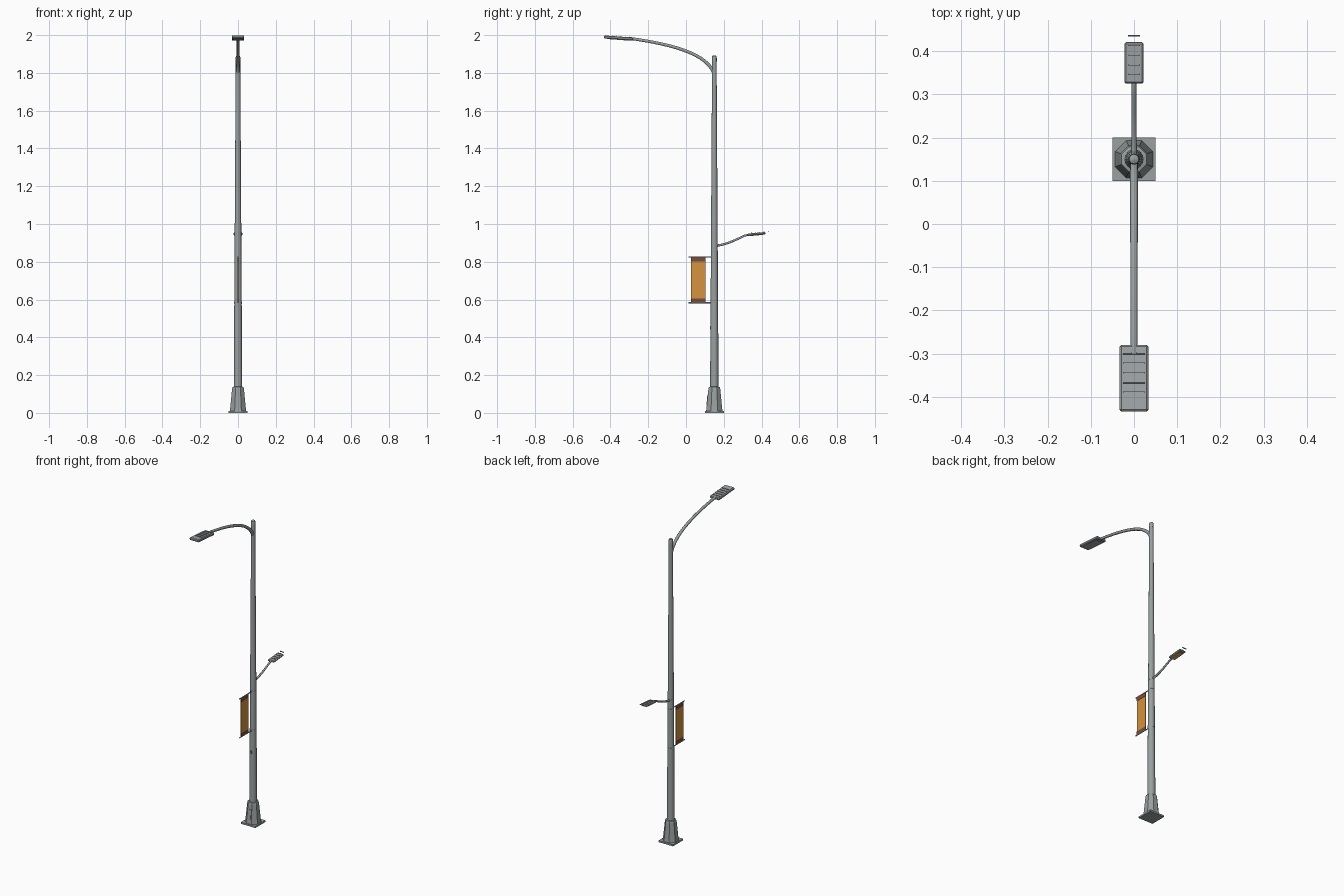
import bpy, bmesh, math
from mathutils import Matrix, Vector

if "Cube" in bpy.data.objects:
    bpy.data.objects.remove(bpy.data.objects["Cube"])

PY = 0.15  # pole position on y


def mat(name, c):
    m = bpy.data.materials.new(name)
    m.diffuse_color = (*c, 1)
    m.use_nodes = True
    m.node_tree.nodes["Principled BSDF"].inputs["Base Color"].default_value = m.diffuse_color
    return m


GREY = mat("steel_grey", (0.32, 0.35, 0.355))
LIGHT = mat("lamp_grey", (0.36, 0.385, 0.395))
ORANGE = mat("banner_orange", (0.66, 0.29, 0.05))
BROWN = mat("banner_brown", (0.19, 0.075, 0.055))
AMBER = mat("amber_lens", (0.66, 0.36, 0.12))


def finish(name, bm, m, smooth=False):
    bmesh.ops.recalc_face_normals(bm, faces=bm.faces)
    me = bpy.data.meshes.new(name)
    bm.to_mesh(me)
    bm.free()
    me.materials.append(m)
    ob = bpy.data.objects.new(name, me)
    bpy.context.collection.objects.link(ob)
    if smooth:
        bpy.ops.object.select_all(action='DESELECT')
        ob.select_set(True)
        bpy.context.view_layer.objects.active = ob
        bpy.ops.object.shade_smooth_by_angle(angle=math.radians(40))
    return ob


def box(name, size, loc, m, frame=Matrix(), bevel=0):
    bm = bmesh.new()
    bmesh.ops.create_cube(bm, size=1)
    for v in bm.verts:
        v.co = Vector(c * s for c, s in zip(v.co, size)) + Vector(loc)
    if bevel:
        bmesh.ops.bevel(bm, geom=bm.edges[:], offset=bevel, segments=1, affect='EDGES')
    bm.transform(frame)
    return finish(name, bm, m)


def skin(name, rings, m, smooth):
    """Closed tube through rings of points."""
    bm = bmesh.new()
    rings = [[bm.verts.new(p) for p in ring] for ring in rings]
    n = len(rings[0])
    for a, b in zip(rings, rings[1:]):
        for i in range(n):
            j = (i + 1) % n
            bm.faces.new((a[i], a[j], b[j], b[i]))
    bm.faces.new(rings[0])
    bm.faces.new(rings[-1])
    return finish(name, bm, m, smooth)


def lathe(name, profile, sides, m, smooth=False, turn=0):
    """Stacked rings (radius, z) around the pole axis."""
    ang = [turn + i * math.tau / sides for i in range(sides)]
    return skin(name, [[(r * math.cos(a), PY + r * math.sin(a), z) for a in ang]
                       for r, z in profile], m, smooth)


def arm(name, pts, r0, r1, m, sides=10):
    """Tapered tube along (y, z) points in the x = 0 plane."""
    P = [Vector((0, y, z)) for y, z in pts]
    X = Vector((1, 0, 0))
    rings = []
    for k, p in enumerate(P):
        n = (P[min(k + 1, len(P) - 1)] - P[max(k - 1, 0)]).normalized().cross(X)
        r = r0 + (r1 - r0) * k / (len(P) - 1)
        rings.append([p + X * r * math.cos(i * math.tau / sides) + n * r * math.sin(i * math.tau / sides)
                      for i in range(sides)])
    return skin(name, rings, m, True)


def bezier(a, b, c, d, n=14):
    out = []
    for i in range(n + 1):
        t = i / n
        w = ((1 - t) ** 3, 3 * t * (1 - t) ** 2, 3 * t * t * (1 - t), t ** 3)
        out.append(tuple(sum(k * p[q] for k, p in zip(w, (a, b, c, d))) for q in (0, 1)))
    return out


def lamp(name, y, z, side, tilt, length, width, thick, ribs, rib_w, lens, lens_size):
    """Flat lamp head reaching from (y, z) outwards, with cooling ribs and a lens."""
    f = Matrix.Translation((0, y, z)) @ Matrix.Rotation(side * tilt, 4, 'X')
    box(name + "_head", (width, length, thick), (0, side * length / 2, 0), LIGHT, f, 0.004)
    box(name + "_lens", (width * lens_size, length * lens_size, 0.003),
        (0, side * length * 0.5, -thick / 2 - 0.0005), lens, f)
    for i, d in enumerate(ribs):
        box(f"{name}_rib_{i}", (rib_w, 0.003, 0.005), (0, side * d, thick / 2 + 0.001), LIGHT, f)


# base plate, flared octagonal base, access door
box("base_plate", (0.10, 0.10, 0.01), (0, PY, 0.005), GREY)
lathe("flared_base", [(0.047, 0.01), (0.044, 0.03), (0.034, 0.127), (0.031, 0.137), (0.022, 0.139)],
      8, GREY, turn=math.pi / 8)
door = Matrix.Translation((0, PY - 0.0375, 0.068)) @ Matrix.Rotation(-0.095, 4, 'X')
box("access_door", (0.022, 0.004, 0.06), (0, 0, 0), GREY, door)

# tapered pole with rounded cap
lathe("pole", [(0.0225, 0.13), (0.012, 1.865)], 16, GREY, True)
lathe("pole_cap", [(0.0128, 1.86), (0.0128, 1.88), (0.011, 1.889), (0.005, 1.893)], 16, GREY, True)

# clamps on the pole, small socket at the front
for n, z in (("banner_low", 0.583), ("banner_high", 0.826), ("small_arm", 0.885)):
    r = 0.0225 - 0.006 * (z - 0.13) + 0.0006
    lathe(n + "_clamp", [(r, z - 0.007), (r, z + 0.007)], 16, GREY, True)
box("service_socket", (0.010, 0.006, 0.018), (0, PY - 0.0205, 0.45), GREY)

# long street arm and its lamp
arm("street_arm", bezier((0.147, 1.80), (0.105, 1.91), (-0.10, 1.955), (-0.30, 1.983)), 0.0095, 0.008, GREY)
lamp("street_lamp", -0.28, 1.979, -1, 0.075, 0.154, 0.066, 0.016,
     [0.0205 + 0.0225 * i for i in range(5)], 0.05, LIGHT, 0.8)

# short footpath arm and its lamp, the last rib stands past the head
arm("footpath_arm", bezier((0.160, 0.885), (0.22, 0.893), (0.26, 0.915), (0.312, 0.939), 10)
    + [(0.335, 0.943)], 0.0065, 0.0055, GREY)
lamp("footpath_lamp", 0.325, 0.943, 1, 0.09, 0.096, 0.045, 0.012,
     [0.0222 * i + 0.0225 for i in range(5)], 0.028, AMBER, 0.72)

# banner with two end bands, hung between two rods
box("banner_cloth", (0.003, 0.077, 0.196), (0, 0.0645, 0.7025), ORANGE)
for n, z, rod in (("low", 0.594, 0.583), ("high", 0.813, 0.826)):
    box(f"banner_band_{n}", (0.004, 0.077, 0.024), (0, 0.0645, z), BROWN)
    arm(f"banner_rod_{n}", [(0.014, rod), (0.14, rod)], 0.003, 0.003, GREY, 8)
